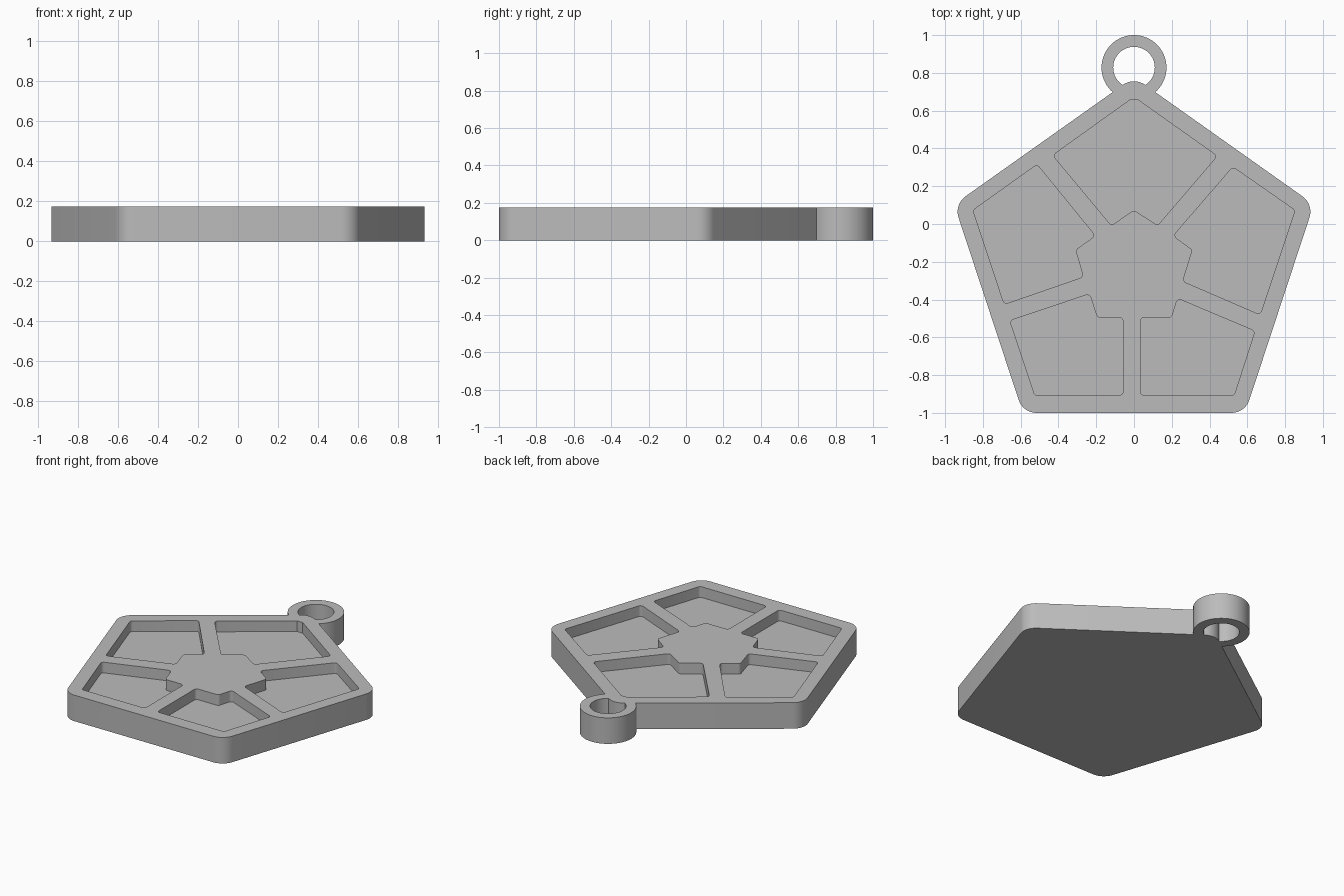
import bpy, bmesh, math
from mathutils import Vector

HEIGHT = 0.175
FLOOR = 0.103

cube = bpy.data.objects.get("Cube")
if cube:
    bpy.data.objects.remove(cube, do_unlink=True)

grey = bpy.data.materials.new("plain grey")
grey.use_nodes = True
grey.diffuse_color = (0.5, 0.5, 0.5, 1)
grey.node_tree.nodes["Principled BSDF"].inputs["Base Color"].default_value = (0.5, 0.5, 0.5, 1)


def rounded(corners, radius, steps):
    """Replace every corner of a polygon by a tangent arc."""
    out = []
    for i, corner in enumerate(corners):
        p = Vector(corner)
        a = (Vector(corners[i - 1]) - p).normalized()
        b = (Vector(corners[(i + 1) % len(corners)]) - p).normalized()
        half = a.angle(b) / 2
        centre = p + (a + b).normalized() * radius / math.sin(half)
        start = p + a * radius / math.tan(half) - centre
        end = p + b * radius / math.tan(half) - centre
        sweep = math.pi - 2 * half
        for k in range(steps + 1):
            t = k / steps
            v = start * math.sin((1 - t) * sweep) + end * math.sin(t * sweep)
            out.append(centre + v / math.sin(sweep))
    return out


def circle(y, radius, count=64):
    return [Vector((radius * math.sin(math.tau * k / count),
                    y + radius * math.cos(math.tau * k / count))) for k in range(count)]


def prism(name, outline, low, high):
    bm = bmesh.new()
    face = bm.faces.new([bm.verts.new((p.x, p.y, low)) for p in outline])
    top = bmesh.ops.extrude_face_region(bm, geom=[face])["geom"]
    bmesh.ops.translate(bm, vec=(0, 0, high - low),
                        verts=[v for v in top if isinstance(v, bmesh.types.BMVert)])
    bmesh.ops.recalc_face_normals(bm, faces=bm.faces)
    mesh = bpy.data.meshes.new(name)
    bm.to_mesh(mesh)
    bm.free()
    mesh.materials.append(grey)
    obj = bpy.data.objects.new(name, mesh)
    bpy.context.collection.objects.link(obj)
    return obj


def combine(target, tool, operation):
    mod = target.modifiers.new("combine", "BOOLEAN")
    mod.operation, mod.solver, mod.object = operation, "EXACT", tool
    bpy.context.view_layer.objects.active = target
    bpy.ops.object.modifier_apply(modifier=mod.name)
    bpy.data.objects.remove(tool, do_unlink=True)


# Five-sided tray body
body = prism("pentagon_tray", rounded(
    [(0, 0.778), (-0.952, 0.104), (-0.588, -1), (0.588, -1), (0.952, 0.104)], 0.1, 10), 0, HEIGHT)

# Recessed pockets around a star-shaped raised centre
pockets = [
    [(0, 0.672), (-0.43, 0.364), (-0.12, -0.008), (0, 0.074), (0.125, -0.008), (0.44, 0.36)],
    [(0.523, 0.302), (0.852, 0.073), (0.668, -0.48), (0.258, -0.303), (0.31, -0.137), (0.208, -0.063)],
    [(0.23, -0.394), (0.64, -0.567), (0.53, -0.907), (0.034, -0.907), (0.034, -0.495), (0.2, -0.495)],
    [(-0.235, -0.37), (-0.657, -0.512), (-0.525, -0.907), (-0.058, -0.907), (-0.058, -0.495), (-0.195, -0.495)],
    [(-0.513, 0.315), (-0.852, 0.073), (-0.687, -0.425), (-0.268, -0.28), (-0.31, -0.137), (-0.205, -0.063)],
]
for corners in pockets:
    cutter = prism("pocket_cutter", rounded(corners, 0.02, 4), FLOOR, HEIGHT + 0.1)
    combine(body, cutter, "DIFFERENCE")

# Hanging ring, with the tray's tip reaching into its hole
ring = prism("hanging_ring", circle(0.828, 0.172), 0, HEIGHT)
combine(ring, prism("ring_hole", circle(0.828, 0.11), -0.1, HEIGHT + 0.1), "DIFFERENCE")
combine(body, ring, "UNION")

# Smooth the rounded corners and keep the rims crisp
bpy.ops.object.select_all(action="DESELECT")
body.select_set(True)
bpy.context.view_layer.objects.active = body
bpy.ops.object.shade_smooth_by_angle(angle=math.radians(30))
